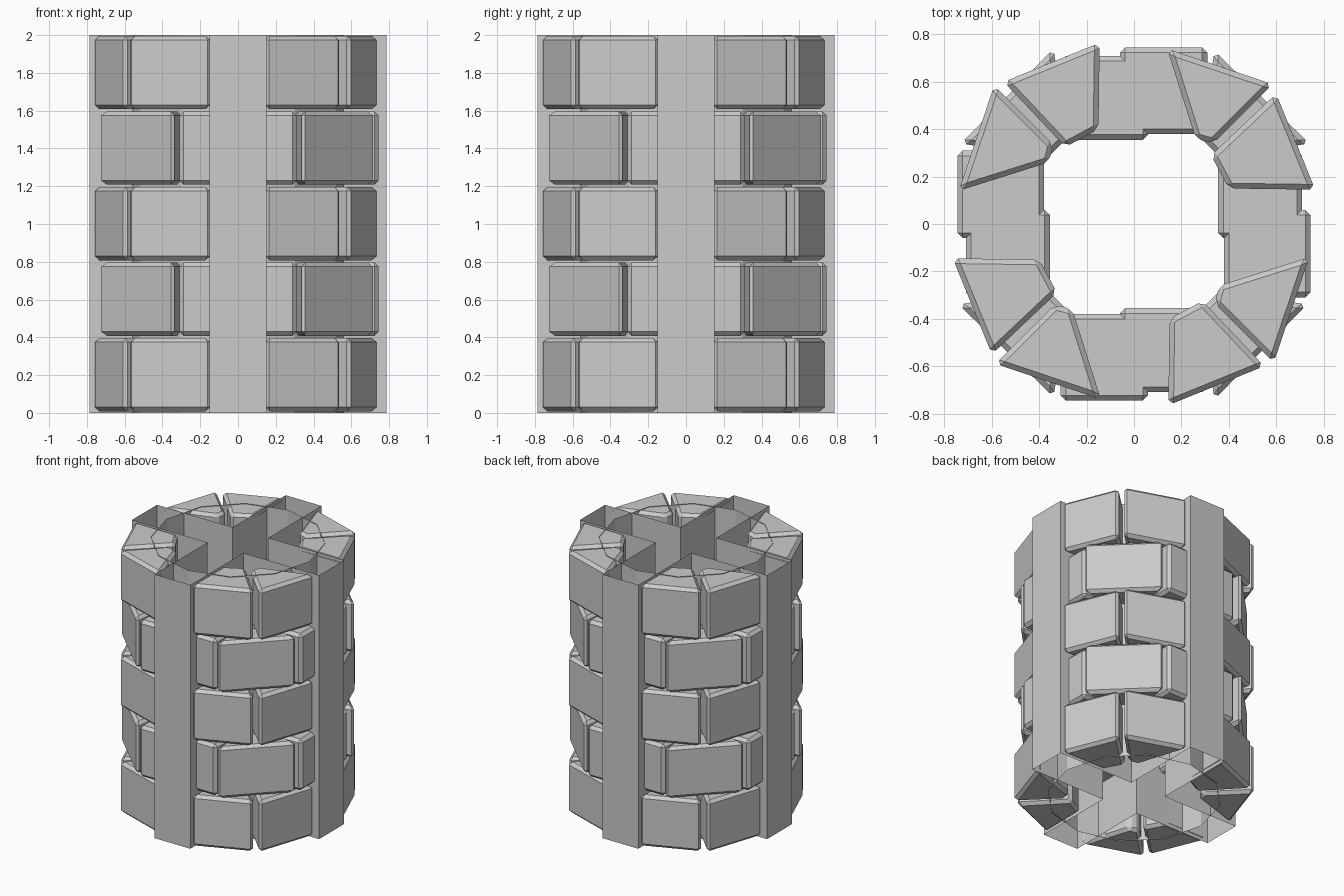
import bpy, bmesh, math

if "Cube" in bpy.data.objects:
    bpy.data.objects.remove(bpy.data.objects["Cube"])

ROWS, ROW_H = 5, 0.4


def prism(name, outline, z0, z1, caps=True, bevel=0.0):
    """Vertical prism over an xy outline, optionally open ended or bevelled."""
    bm = bmesh.new()
    low = [bm.verts.new((x, y, z0)) for x, y in outline]
    top = [bm.verts.new((x, y, z1)) for x, y in outline]
    n = len(outline)
    for i in range(n):
        j = (i + 1) % n
        bm.faces.new((low[i], low[j], top[j], top[i]))
    if caps:
        bm.faces.new(low[::-1])
        bm.faces.new(top)
        bmesh.ops.recalc_face_normals(bm, faces=bm.faces)
    me = bpy.data.meshes.new(name)
    bm.to_mesh(me)
    bm.free()
    ob = bpy.data.objects.new(name, me)
    bpy.context.collection.objects.link(ob)
    if bevel:
        mod = ob.modifiers.new("chamfer", 'BEVEL')
        mod.width = bevel
        mod.segments = 1
    return ob


def box(x0, x1, y0, y1):
    return [(x0, y0), (x1, y0), (x1, y1), (x0, y1)]


# Wedge stones of one quarter, for the odd and the even courses
odd_course = [
    [(0.14, 0.74), (0.26, 0.36), (0.335, 0.34), (0.585, 0.59)],
    [(0.60, 0.55), (0.325, 0.29), (0.40, 0.15), (0.765, 0.145)],
]
even_course = [
    [(0.34, 0.73), (0.28, 0.365), (0.365, 0.28), (0.74, 0.34)],
    box(-0.31, 0.06, -0.745, -0.38),
    box(-0.06, 0.31, -0.71, -0.355),
]

for row in range(ROWS):
    z0 = row * ROW_H + 0.008
    z1 = (row + 1) * ROW_H - 0.004
    for q in range(4):
        c, s = [(1, 0), (0, 1), (-1, 0), (0, -1)][q]
        for k, shape in enumerate(even_course if row % 2 else odd_course):
            turned = [(c * x - s * y, s * x + c * y) for x, y in shape]
            prism(f"stone_{row}_{q}_{k}", turned, z0, z1, bevel=0.022)

# Crossed pilasters: a plus-shaped shell, open at top and bottom
a, b = 0.15, 0.785
plus = [(a, -b), (a, -a), (b, -a), (b, a), (a, a), (a, b),
        (-a, b), (-a, a), (-b, a), (-b, -a), (-a, -a), (-a, -b)]
prism("pilaster_cross", plus, 0, 2, caps=False)

# Open mortar tube behind the stone faces
tube = [(0.6 * math.cos(i * math.tau / 12), 0.6 * math.sin(i * math.tau / 12))
        for i in range(12)]
prism("mortar_wall", tube, 0, 2, caps=False)
